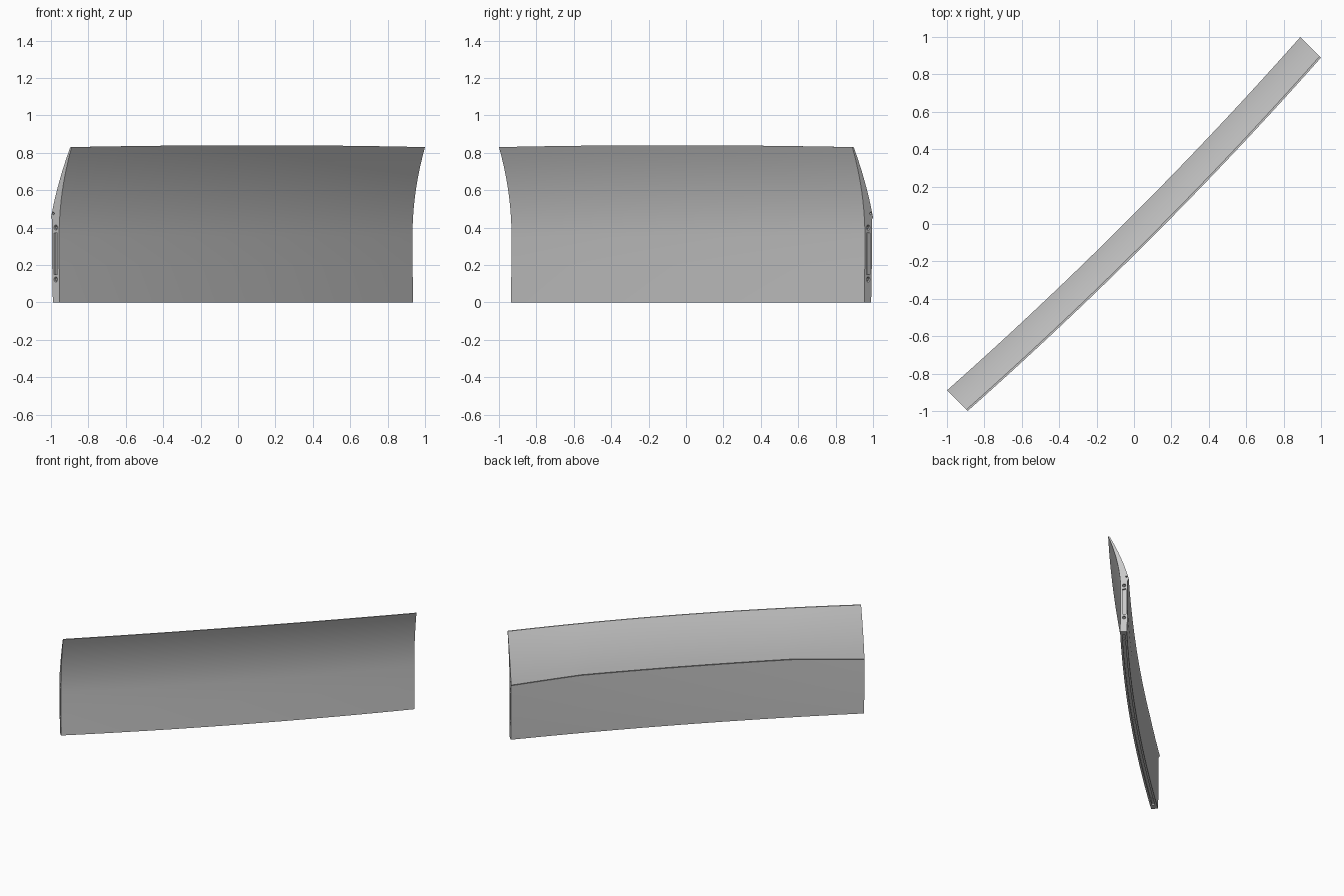
import bpy, bmesh, math
from mathutils import Matrix, Vector

if "Cube" in bpy.data.objects:
    bpy.data.objects.remove(bpy.data.objects["Cube"], do_unlink=True)

HALF = 1.336                                   # half length of the panel
TURN = Matrix.Rotation(math.radians(45), 4, 'Z')  # panel runs along the diagonal

grey = bpy.data.materials.new("light_grey")
grey.use_nodes = True
grey.diffuse_color = (0.58, 0.58, 0.58, 1)
grey.node_tree.nodes["Principled BSDF"].inputs["Base Color"].default_value = grey.diffuse_color


def finish(bm, name):
    bmesh.ops.recalc_face_normals(bm, faces=bm.faces)
    bm.transform(TURN)
    mesh = bpy.data.meshes.new(name)
    bm.to_mesh(mesh)
    bm.free()
    mesh.materials.append(grey)
    obj = bpy.data.objects.new(name, mesh)
    bpy.context.collection.objects.link(obj)
    return obj


def bow(u):
    return 0.04 * (1 - (u / HALF) ** 2)


def loft(name, section, reach, steps=40):
    """Sweep a closed (n, z) section along the gently bowed length."""
    bm = bmesh.new()
    rings = []
    for i in range(steps + 1):
        u = reach * (2 * i / steps - 1)
        rings.append([bm.verts.new((u, -(n + bow(u)), z)) for n, z in section(u)])
    for a, b in zip(rings, rings[1:]):
        for j in range(len(a)):
            k = (j + 1) % len(a)
            bm.faces.new((a[j], a[k], b[k], b[j]))
    bm.faces.new(rings[0])
    bm.faces.new(rings[-1])
    return finish(bm, name)


def panel_section(u):
    # Concave outer face, flaring out towards the thin top edge
    top = 0.83 + 0.01 * (1 - (u / HALF) ** 2)
    outer = [(-0.012, 0), (-0.016, 0.2), (-0.017, 0.35)]
    for i in range(1, 11):
        t = i / 10
        outer.append((-0.017 + 0.095 * t * t, 0.35 + (top - 0.35) * t))
    # Inner face with a ridge that drops towards both ends
    ridge = 0.455 + 0.03 * min(1, (HALF - abs(u)) / 0.53)
    inner = []
    for i in range(9):
        t = i / 8
        inner.append((0.068 - 0.146 * t - 0.048 * t * (1 - t), top - (top - ridge) * t))
    inner += [(-0.069, ridge - 0.014), (-0.069, 0.2), (-0.064, 0)]
    return outer + inner


def groove_section(u):
    return [(-0.048, -0.02), (-0.028, -0.02), (-0.028, 0.012), (-0.048, 0.012)]


def box(name, centre, size):
    bm = bmesh.new()
    bmesh.ops.create_cube(bm, size=1, matrix=Matrix.Translation(centre) @ Matrix.Diagonal((*size, 1)))
    return finish(bm, name)


def rod(name, centre, axis, radius, length):
    bm = bmesh.new()
    spin = Vector((0, 0, 1)).rotation_difference(Vector(axis)).to_matrix().to_4x4()
    bmesh.ops.create_cone(bm, cap_ends=True, segments=20, radius1=radius, radius2=radius,
                          depth=length, matrix=Matrix.Translation(centre) @ spin)
    return finish(bm, name)


panel = loft("curved_panel", panel_section, HALF)
cutters = [loft("groove_cutter", groove_section, 1.28)]
bolts = []

# End faces: slot, two bolt holes and a small pin hole
for side, label in ((-1, "right"), (1, "left")):
    end = side * HALF
    cutters.append(box("slot_cutter", (end, 0.042, 0.26), (0.03, 0.026, 0.22)))
    for z, r in ((0.4, 0.013), (0.122, 0.013), (0.475, 0.007)):
        n = 0.06 if r < 0.01 else 0.042
        cutters.append(rod("hole_cutter", (end, n, z), (1, 0, 0), r, 0.04))
        if r > 0.01:
            bolts.append(rod(label + "_end_bolt", (end - side * 0.014, n, z), (1, 0, 0), 0.007, 0.02))

# Underside bolt holes along the groove
for u in (-1.2, 0, 1.2):
    cutters.append(rod("hole_cutter", (u, 0.038 - bow(u), 0), (0, 0, 1), 0.014, 0.05))
    bolts.append(rod("bottom_bolt", (u, 0.038 - bow(u), 0.018), (0, 0, 1), 0.007, 0.022))

# Cut the recesses
bpy.context.view_layer.objects.active = panel
for cutter in cutters:
    cutter.hide_render = True
    mod = panel.modifiers.new("cut", 'BOOLEAN')
    mod.operation = 'DIFFERENCE'
    mod.solver = 'EXACT'
    mod.object = cutter
    bpy.ops.object.modifier_apply(modifier=mod.name)
    bpy.data.objects.remove(cutter, do_unlink=True)

# Smooth surfaces, sharp edges
bpy.ops.object.select_all(action='DESELECT')
for obj in [panel] + bolts:
    obj.select_set(True)
bpy.context.view_layer.objects.active = panel
bpy.ops.object.shade_smooth_by_angle(angle=math.radians(25))
